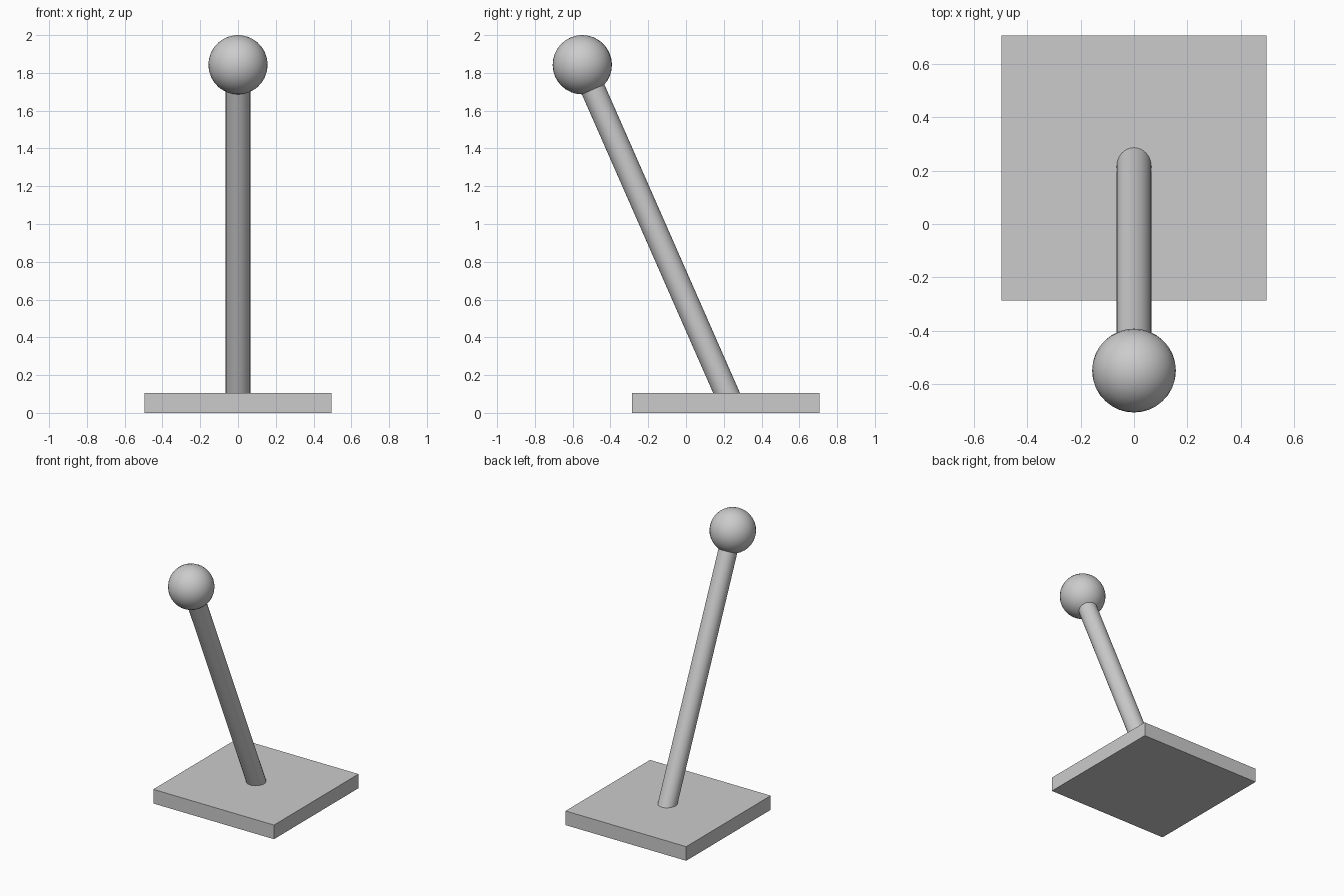
import bpy
from mathutils import Vector

if "Cube" in bpy.data.objects:
    bpy.data.objects.remove(bpy.data.objects["Cube"])


def finish(name, smooth=True):
    obj = bpy.context.object
    obj.name = name
    bpy.ops.object.transform_apply(location=False, rotation=True, scale=True)
    if smooth:
        bpy.ops.object.shade_smooth_by_angle()
    return obj


ball_centre = Vector((0, -0.549, 1.843))
foot = Vector((0, 0.215, 0.105))  # where the rod axis meets the plate top
axis = (ball_centre - foot).normalized()

# Square base plate
bpy.ops.mesh.primitive_cube_add(size=1, location=(0, 0.21, 0.0525))
bpy.context.object.scale = (0.992, 0.992, 0.105)
finish("base_plate", smooth=False)

# Leaning rod, its ends sunk into the plate and the ball
start, end = foot - axis * 0.06, ball_centre
bpy.ops.mesh.primitive_cylinder_add(
    vertices=32, radius=0.065, depth=(end - start).length,
    location=(start + end) / 2,
    rotation=axis.to_track_quat('Z', 'Y').to_euler())
finish("lever_rod")

# Ball knob
bpy.ops.mesh.primitive_uv_sphere_add(
    segments=32, ring_count=16, radius=0.157, location=ball_centre,
    rotation=axis.to_track_quat('Z', 'Y').to_euler())
finish("ball_knob")
